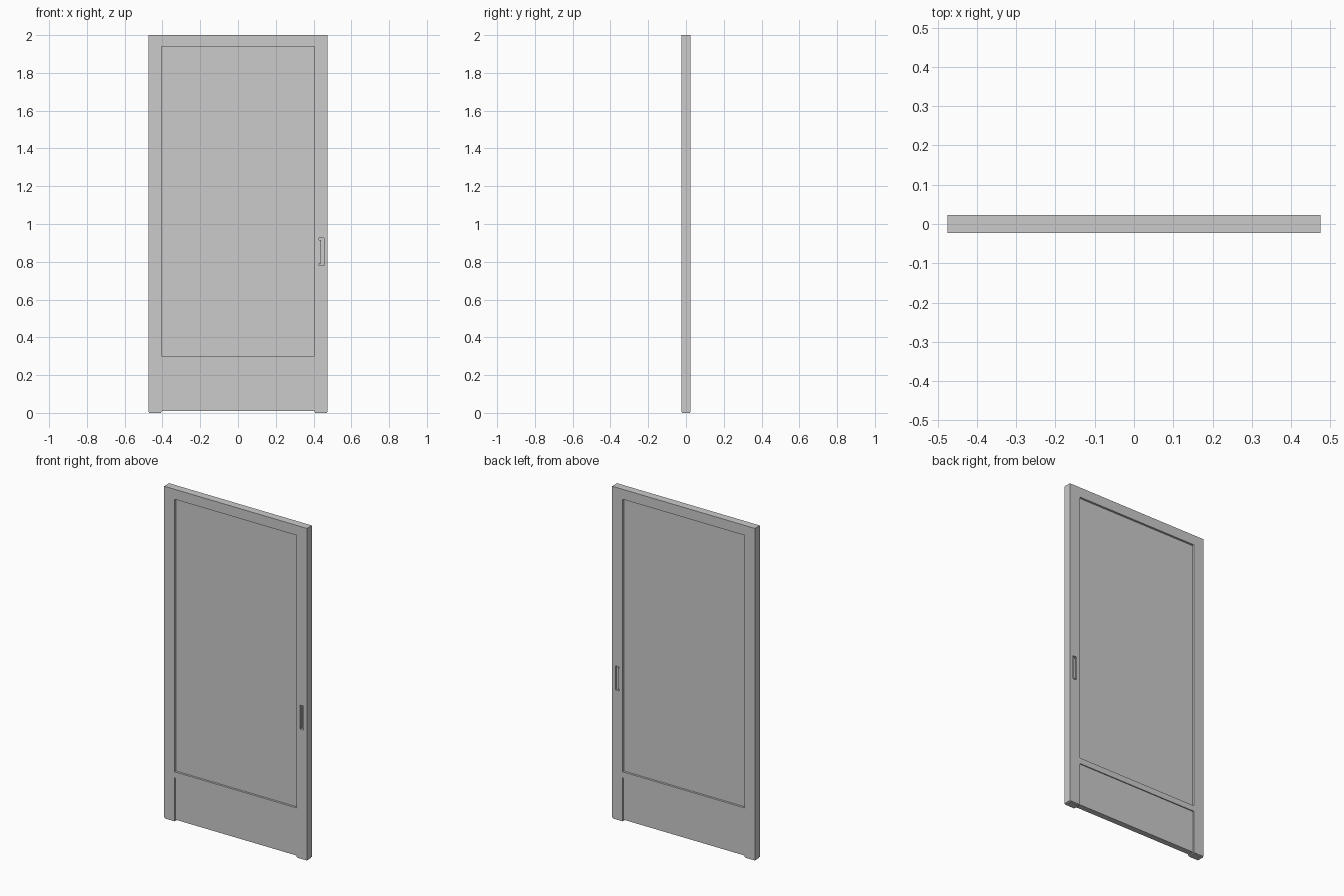
import bpy, bmesh

if "Cube" in bpy.data.objects:
    bpy.data.objects.remove(bpy.data.objects["Cube"])

W, H, T = 0.475, 2.0, 0.0235      # half width, height, half thickness
IX, TOP = 0.405, 1.94             # opening half width, opening top
RAIL_LOW, RAIL_TOP = 0.265, 0.30  # middle rail
FOOT = 0.006


def prism(name, outline, half_depth, y=0.0):
    """Extrude an (x, z) outline along y, centred on y."""
    bm = bmesh.new()
    face = bm.faces.new([bm.verts.new((x, y - half_depth, z)) for x, z in outline])
    new = bmesh.ops.extrude_face_region(bm, geom=[face])["geom"]
    verts = [v for v in new if isinstance(v, bmesh.types.BMVert)]
    bmesh.ops.translate(bm, verts=verts, vec=(0, 2 * half_depth, 0))
    bmesh.ops.recalc_face_normals(bm, faces=bm.faces)
    mesh = bpy.data.meshes.new(name)
    bm.to_mesh(mesh)
    bm.free()
    obj = bpy.data.objects.new(name, mesh)
    bpy.context.collection.objects.link(obj)
    return obj


def box(name, x0, x1, z0, z1, half_depth, y=0.0):
    return prism(name, [(x0, z0), (x1, z0), (x1, z1), (x0, z1)], half_depth, y)


# Side stiles with mitred tops, and small inset feet below them
stiles = {}
for side, s in (("left", -1), ("right", 1)):
    stiles[side] = prism(side + "_stile",
                         [(s * IX, FOOT), (s * W, FOOT), (s * W, H), (s * IX, TOP)], T)
    x0, x1 = sorted((s * (IX + 0.003), s * (W - 0.003)))
    box(side + "_foot", x0, x1, 0, FOOT, T - 0.003)

# Mitred top rail and flush middle rail
prism("top_rail", [(-IX, TOP), (IX, TOP), (W, H), (-W, H)], T)
box("middle_rail", -IX, IX, RAIL_LOW, RAIL_TOP, T)

# Recessed main pane and shallower kick panel
box("main_pane", -IX, IX, RAIL_TOP, TOP, 0.011)
box("kick_panel", -IX, IX, 0.01, RAIL_LOW, T - 0.006)

# Recessed finger pulls on both faces of the right stile
for label, s in (("front", -1), ("back", 1)):
    cutter = box(label + "_pull_cutter", 0.428, 0.454, 0.78, 0.925, 0.012, s * T)
    cutter.hide_render = True
    cutter.hide_viewport = True
    cutter.display_type = 'WIRE'
    cut = stiles["right"].modifiers.new(label + "_pull", 'BOOLEAN')
    cut.operation = 'DIFFERENCE'
    cut.solver = 'EXACT'
    cut.object = cutter
    # Grip lip inside the pocket
    box(label + "_pull_grip", 0.430, 0.439, 0.79, 0.915, 0.005, s * (T - 0.007))
